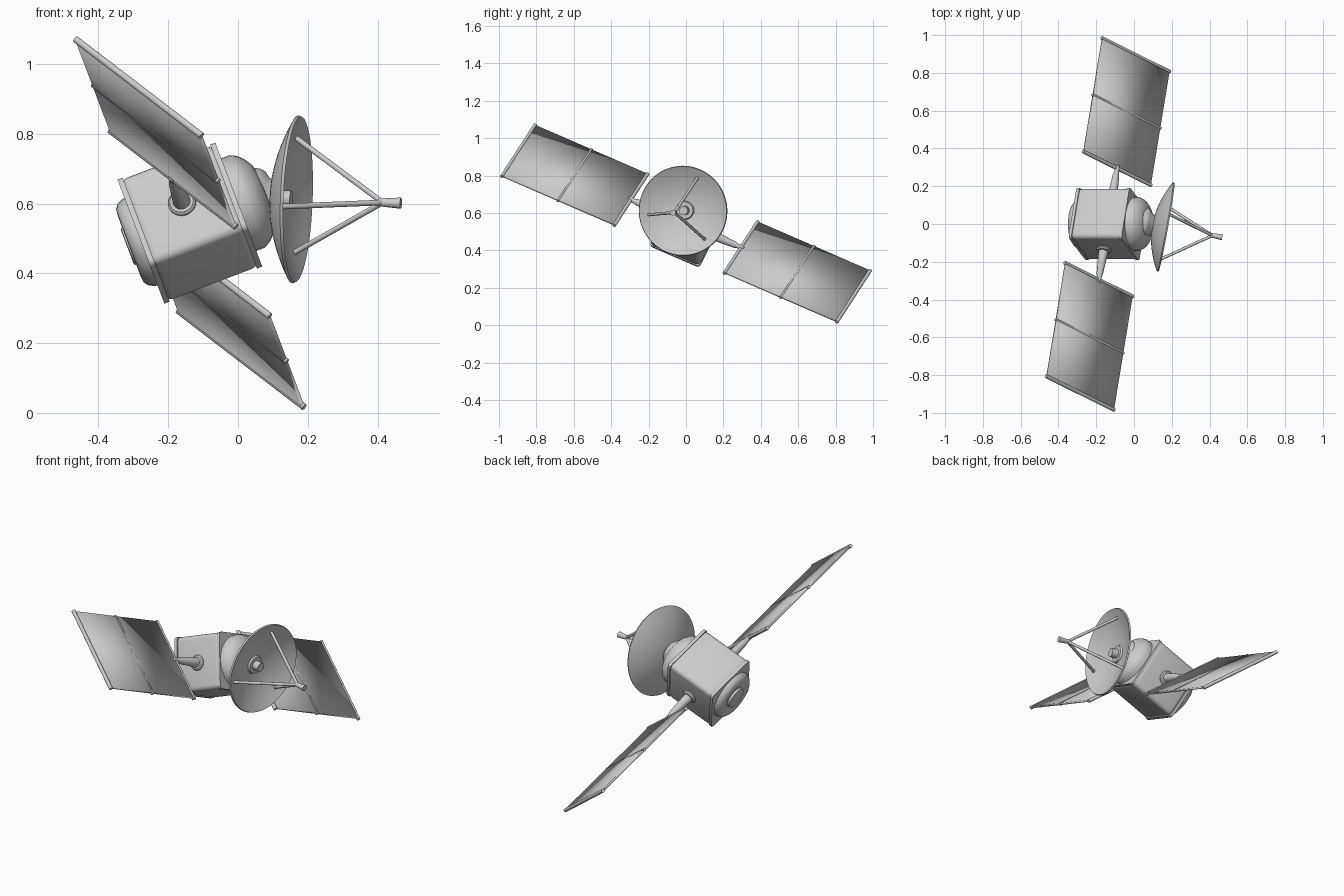
import bpy, bmesh, math
from mathutils import Vector, Matrix

if "Cube" in bpy.data.objects:
    bpy.data.objects.remove(bpy.data.objects["Cube"])

# Main axes of the tilted craft: b = nose, u = wing direction, w = up
O = Vector((-0.138, 0, 0.544))
u = Vector((0.149, 0.907, -0.394)).normalized()
b = Vector((0.935, 0, 0.354)).normalized()
w = b.cross(u).normalized()
# Dish axis, rim centre
d = Vector((0.983, -0.177, -0.036)).normalized()
C = Vector((0.172, -0.017, 0.612))


def frame(x, y, z, origin):
    m = Matrix((x, y, z)).transposed().to_4x4()
    m.translation = origin
    return m


def axis_frame(z, origin):
    z = z.normalized()
    x = Vector((0, 0, 1)).cross(z).normalized()
    return frame(x, z.cross(x), z, origin)


def finish(bm, name, matrix, angle=35):
    bmesh.ops.recalc_face_normals(bm, faces=bm.faces)
    me = bpy.data.meshes.new(name)
    bm.to_mesh(me)
    bm.free()
    ob = bpy.data.objects.new(name, me)
    bpy.context.collection.objects.link(ob)
    ob.matrix_world = matrix
    bpy.ops.object.select_all(action='DESELECT')
    ob.select_set(True)
    bpy.context.view_layer.objects.active = ob
    bpy.ops.object.shade_smooth_by_angle(angle=math.radians(angle))
    return ob


def lathe(name, profile, matrix, n=32, angle=35):
    """Spin (height, radius) points round the local z axis."""
    bm = bmesh.new()
    rings = []
    for h, r in profile:
        if r < 1e-5:
            rings.append([bm.verts.new((0, 0, h))] * n)
        else:
            rings.append([bm.verts.new((r * math.cos(2 * math.pi * i / n),
                                        r * math.sin(2 * math.pi * i / n), h)) for i in range(n)])
    for p, q in zip(rings, rings[1:]):
        for i in range(n):
            j = (i + 1) % n
            bm.faces.new(dict.fromkeys((p[i], p[j], q[j], q[i])))
    return finish(bm, name, matrix, angle)


def rod(name, p, q, r1, r2=None, n=12):
    L = (q - p).length
    r2 = r2 or r1
    return lathe(name, [(0, 0), (0, r1), (L, r2), (L, 0)], axis_frame(q - p, p), n)


def box(name, size, matrix, bevel=0, seg=3, upright=None, angle=35):
    bm = bmesh.new()
    bmesh.ops.create_cube(bm, size=1, matrix=Matrix.Diagonal((*size, 1)))
    if bevel:
        edges = [e for e in bm.edges if upright is None or
                 abs((e.verts[0].co - e.verts[1].co)[upright]) > 1e-4]
        bmesh.ops.bevel(bm, geom=edges, offset=bevel, segments=seg, profile=0.5, affect='EDGES')
    return finish(bm, name, matrix, angle)


# Body: rounded box with a flange plate at each end
box("body", (0.29, 0.292, 0.292), frame(b, u, w, O), 0.025, 4)
for s, name in ((1, "front_flange"), (-1, "rear_flange")):
    box(name, (0.016, 0.296, 0.296), frame(b, u, w, O + b * 0.142 * s), 0.02, 3, 0)

# Rear cap with a small central disc
lathe("rear_cap", [(0.14, 0), (0.14, 0.135), (0.158, 0.133), (0.174, 0.125), (0.184, 0.112),
                   (0.186, 0.09), (0.180, 0.07), (0.178, 0.058), (0.19, 0.056), (0.192, 0.05),
                   (0.192, 0)], axis_frame(-b, O))

# Front dome and neck
lathe("front_dome", [(0.14, 0), (0.14, 0.142), (0.175, 0.142), (0.195, 0.132), (0.212, 0.115),
                     (0.226, 0.092), (0.233, 0.065), (0.235, 0)], axis_frame(b, O))
lathe("dish_neck", [(-0.15, 0), (-0.15, 0.085), (-0.115, 0.085), (-0.10, 0.078), (-0.088, 0.06),
                    (-0.055, 0.045), (-0.055, 0)], axis_frame(d, C))

# Dish: thin parabolic shell
R, D, T = 0.241, 0.068, 0.008
steps = [R * i / 10 for i in range(11)]
outer = [(-D - T + D * (r / R) ** 2, r) for r in steps]
inner = [(-D + D * (r / R) ** 2, r * 0.985) for r in reversed(steps)]
lathe("dish", outer + inner, axis_frame(d, C), 48)
rod("dish_receiver", C - d * 0.07, C - d * 0.02, 0.026, 0.024, 20)

# Tripod and feed
tip = C + d * 0.235
side = Vector((0, 1, 0)) - d * d.y
side.normalize()
up = d.cross(side)
for k in range(3):
    a = math.radians(67 + 120 * k)
    foot = C - d * 0.028 + (side * math.cos(a) + up * math.sin(a)) * 0.193
    rod(f"tripod_leg_{k + 1}", foot, tip + d * 0.012, 0.008)
rod("feed_horn", tip, C + d * 0.3, 0.011, 0.016, 16)

# Wings: mirrored booms, panels and cross bars
v = Vector((0.739, -0.370, -0.565))
v = (v - u * v.dot(u)).normalized()
for s, tag in ((1, "left"), (-1, "right")):
    A = u * s
    lathe(f"{tag}_boom_collar", [(0.14, 0), (0.14, 0.04), (0.152, 0.04), (0.159, 0.034),
                                 (0.161, 0.026), (0.161, 0)], axis_frame(A, O), 24)
    lathe(f"{tag}_boom", [(0.14, 0), (0.14, 0.027), (0.29, 0.017), (0.30, 0.013), (0.335, 0.013),
                          (0.342, 0.008), (0.342, 0)], axis_frame(A, O), 20)
    box(f"{tag}_panel", (0.655, 0.476, 0.012), frame(A, v, A.cross(v), O + A * 0.656),
        angle=180)
    for t, r, name in ((0.325, 0.01, "inner"), (0.656, 0.008, "middle"), (0.987, 0.01, "outer")):
        p = O + A * t
        rod(f"{tag}_{name}_bar", p - v * 0.245, p + v * 0.245, r)
